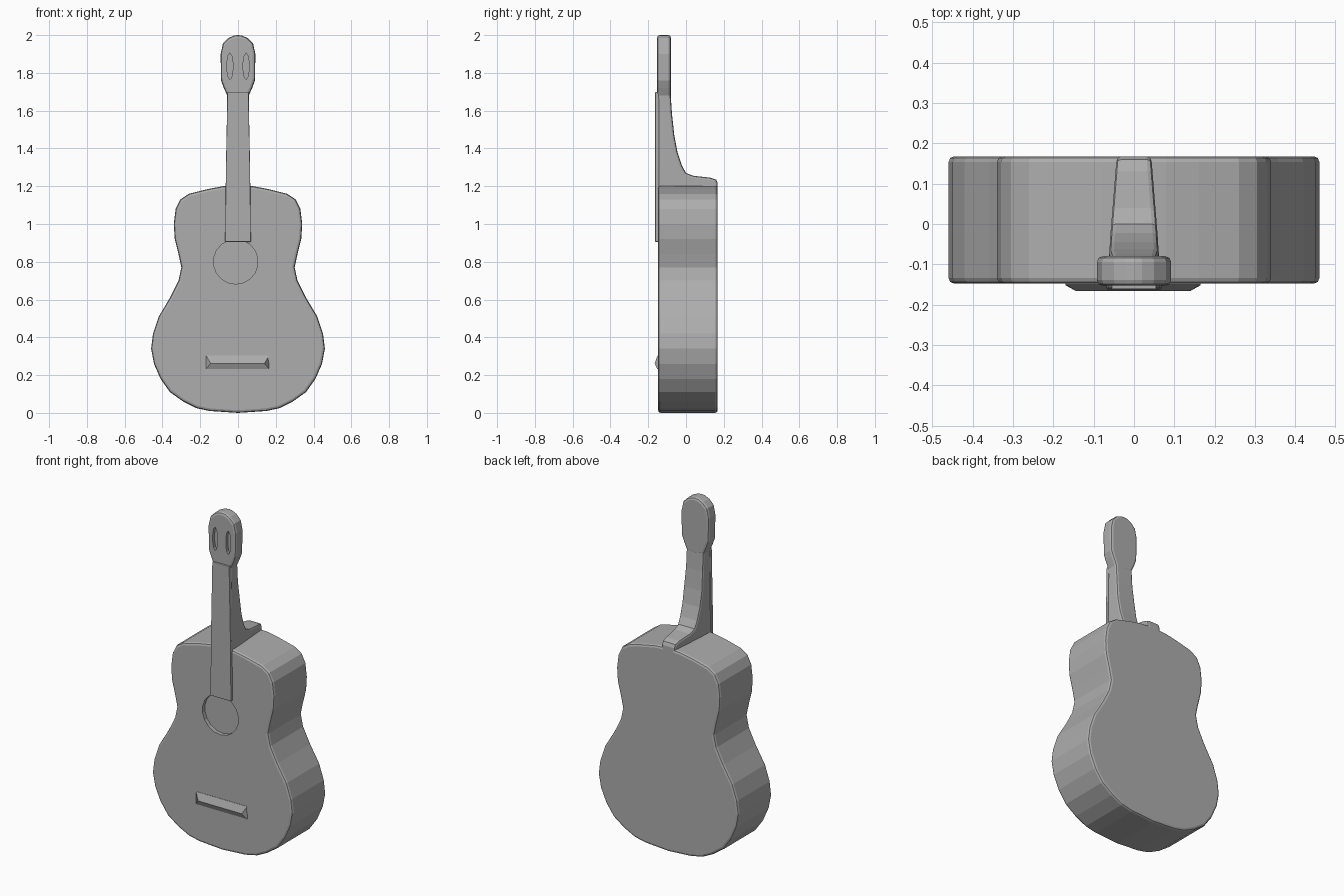
import bpy, bmesh
from mathutils import Vector

if "Cube" in bpy.data.objects:
    bpy.data.objects.remove(bpy.data.objects["Cube"])

grey = bpy.data.materials.new("plain grey")
grey.use_nodes = True
COLOUR = (0.42, 0.42, 0.42, 1)
grey.diffuse_color = COLOUR
grey.node_tree.nodes["Principled BSDF"].inputs["Base Color"].default_value = COLOUR


def prism(name, points, depth_vec, bevel=0.0):
    """Extrude a closed 3D outline along a vector."""
    bm = bmesh.new()
    face = bm.faces.new([bm.verts.new(p) for p in points])
    ext = bmesh.ops.extrude_face_region(bm, geom=[face])
    moved = [v for v in ext["geom"] if isinstance(v, bmesh.types.BMVert)]
    bmesh.ops.translate(bm, verts=moved, vec=Vector(depth_vec))
    bmesh.ops.recalc_face_normals(bm, faces=bm.faces)
    mesh = bpy.data.meshes.new(name)
    bm.to_mesh(mesh)
    bm.free()
    mesh.materials.append(grey)
    obj = bpy.data.objects.new(name, mesh)
    bpy.context.collection.objects.link(obj)
    if bevel:
        mod = obj.modifiers.new("soft rim", "BEVEL")
        mod.width, mod.segments, mod.limit_method = bevel, 2, "ANGLE"
        mod.angle_limit = 1.0
    return obj


def mirrored(half, y):
    """Full front outline from its +x half, running bottom to top."""
    left = [(-x, z) for x, z in reversed(half) if x > 0]
    return [(x, y, z) for x, z in half + left]


def recess(target, name, x, z, rx, rz, y, depth, sides):
    """Sink a round or oval pocket into the front of a part."""
    bpy.ops.mesh.primitive_cylinder_add(vertices=sides, radius=1, depth=2,
                                        location=(x, y, z), rotation=(1.5708, 0, 0))
    cutter = bpy.context.object
    cutter.name = name
    cutter.scale = (rx, rz, depth)
    cutter.data.materials.append(grey)
    cutter.hide_render = True
    cutter.hide_set(True)
    mod = target.modifiers.new(name, "BOOLEAN")
    mod.operation, mod.object, mod.solver = "DIFFERENCE", cutter, "EXACT"


# Waisted sound box
body_half = [(0, 0), (0.15, 0.01), (0.22, 0.025), (0.29, 0.06), (0.36, 0.11),
             (0.41, 0.18), (0.445, 0.26), (0.46, 0.34), (0.45, 0.42),
             (0.42, 0.51), (0.36, 0.61), (0.315, 0.70), (0.30, 0.77),
             (0.315, 0.84), (0.335, 0.92), (0.34, 1.0), (0.33, 1.08),
             (0.305, 1.13), (0.26, 1.16), (0.16, 1.185), (0.08, 1.2), (0, 1.205)]
body = prism("body", mirrored(body_half, -0.148), (0, 0.316, 0), 0.014)
recess(body, "sound_hole_cutter", -0.012, 0.8, 0.118, 0.118, -0.15, 0.025, 18)

# Neck with curved heel, narrowing towards the back
neck_side = [(-0.152, 1.1), (-0.152, 1.7), (-0.082, 1.7), (-0.074, 1.58),
             (-0.062, 1.47), (-0.045, 1.38), (-0.022, 1.31), (0.0, 1.27),
             (0.04, 1.255), (0.13, 1.245), (0.16, 1.235), (0.168, 1.215),
             (0.168, 1.16), (0.1, 1.1)]
neck = prism("neck_and_heel", [(-0.062, y, z) for y, z in neck_side], (0.124, 0, 0), 0.012)
for v in neck.data.vertices:
    v.co.x *= 1 - 1.3 * max(0, v.co.y + 0.07)
    if v.co.z > 1.5:
        v.co.x *= 0.92

# Fingerboard reaching to the sound hole
board_half = [(0, 0.905), (0.068, 0.905), (0.064, 1.3), (0.056, 1.7), (0, 1.7)]
prism("fingerboard", mirrored(board_half, -0.163), (0, 0.02, 0), 0.004)

# Headstock with two sunken tuning slots
head_half = [(0, 1.665), (0.055, 1.675), (0.075, 1.72), (0.09, 1.76), (0.092, 1.9),
             (0.08, 1.955), (0.05, 1.985), (0.02, 1.998), (0, 2.0)]
head = prism("headstock", mirrored(head_half, -0.153), (0, 0.073, 0), 0.014)
for side, label in ((-1, "right"), (1, "left")):
    recess(head, label + "_slot_cutter", side * 0.043, 1.835, 0.016, 0.07, -0.153, 0.018, 10)

# Bridge ridge, sloping back into the top
bridge_side = [(-0.14, 0.23), (-0.152, 0.232), (-0.166, 0.262), (-0.15, 0.305), (-0.14, 0.305)]
bridge = prism("bridge", [(-0.17, y, z) for y, z in bridge_side], (0.335, 0, 0))
for v in bridge.data.vertices:
    if v.co.y < -0.16:
        v.co.x *= 0.85
